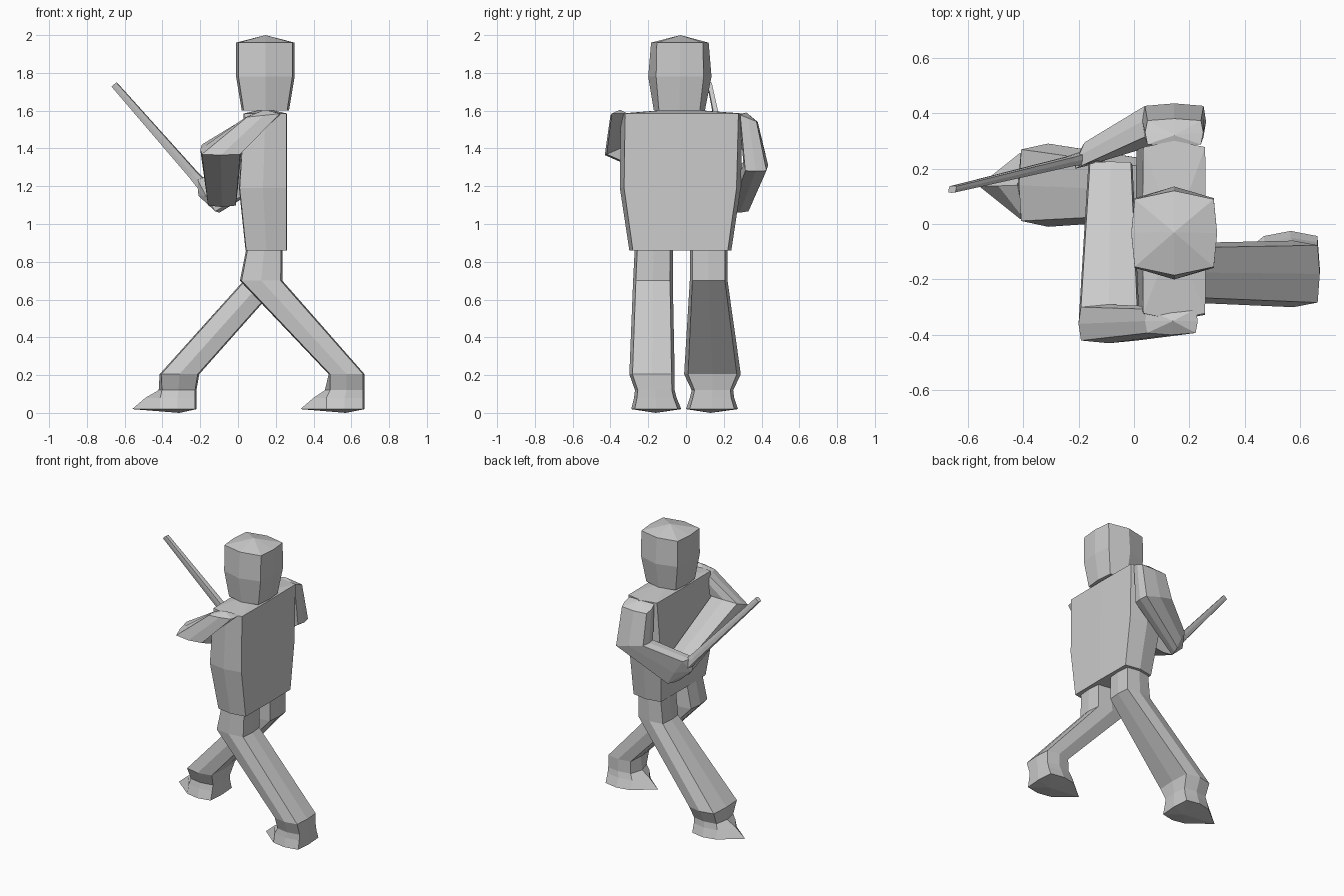
import bpy, bmesh
from mathutils import Vector as Vec

# eight-sided ring: box corners (slightly pulled in) plus edge midpoints
ORDER = [(1, 0), (1, 1), (0, 1), (-1, 1), (-1, 0), (-1, -1), (0, -1), (1, -1)]


def ring(c, u, v, cu=0.92, cv=0.86):
    c, u, v = Vec(c), Vec(u), Vec(v)
    return [c + u * a * (cu if b else 1) + v * b * (cv if a else 1) for a, b in ORDER]


def level(z, x0, x1, y0, y1, toe=None, cu=0.92, cv=0.86):
    """Horizontal ring from its extents; toe moves the forward midpoint."""
    r = ring(((x0 + x1) / 2, (y0 + y1) / 2, z), ((x1 - x0) / 2, 0, 0),
             (0, (y1 - y0) / 2, 0), cu, cv)
    if toe is not None:
        r[4].x = toe
    return r


def loft(name, rings, start=None, end=None):
    """Skin the rings and close both ends with a fan to a centre point."""
    bm = bmesh.new()
    vs = [[bm.verts.new(p) for p in r] for r in rings]
    n = len(vs[0])
    for a, b in zip(vs, vs[1:]):
        for i in range(n):
            j = (i + 1) % n
            bm.faces.new((a[i], a[j], b[j], b[i]))
    for r, tip in ((vs[0], start), (vs[-1], end)):
        mid = sum((v.co for v in r), Vec()) / n
        if tip:
            mid = Vec(tip)
        m = bm.verts.new(mid)
        for i in range(n):
            bm.faces.new((r[i], r[(i + 1) % n], m))
    bmesh.ops.recalc_face_normals(bm, faces=bm.faces)
    me = bpy.data.meshes.new(name)
    bm.to_mesh(me)
    bm.free()
    ob = bpy.data.objects.new(name, me)
    bpy.context.collection.objects.link(ob)
    return ob


# head
loft("head", [
    level(1.60, 0.02, 0.27, -0.17, 0.10, cv=0.8),
    level(1.78, -0.01, 0.30, -0.20, 0.135, cv=0.75),
    level(1.96, -0.01, 0.30, -0.185, 0.12, cv=0.8),
], end=(0.145, -0.03, 2.0))

# torso
T = dict(cu=0.97, cv=0.93)
loft("torso", [
    level(0.86, 0.04, 0.26, -0.30, 0.24, **T),
    level(1.19, 0.005, 0.26, -0.35, 0.29, **T),
    level(1.585, 0.03, 0.26, -0.345, 0.30, **T),
], end=(0.145, -0.03, 1.61))

# rear leg with foot
loft("rear_leg", [
    level(0.90, 0.05, 0.235, -0.27, -0.07),
    level(0.70, 0.01, 0.235, -0.28, -0.07),
    level(0.205, 0.48, 0.67, -0.30, -0.06),
    level(0.12, 0.48, 0.67, -0.27, -0.06, toe=0.46),
    level(0.08, 0.46, 0.67, -0.275, -0.05, toe=0.40),
    level(0.02, 0.46, 0.67, -0.29, -0.025, toe=0.33),
], end=(0.57, -0.16, 0.0))

# front leg with foot
loft("front_leg", [
    level(0.90, 0.05, 0.235, 0.02, 0.22),
    level(0.70, 0.03, 0.235, 0.02, 0.22),
    level(0.205, -0.415, -0.205, -0.01, 0.29),
    level(0.12, -0.41, -0.22, 0.03, 0.25, toe=-0.42),
    level(0.08, -0.42, -0.22, 0.02, 0.255, toe=-0.49),
    level(0.02, -0.42, -0.22, 0.0, 0.275, toe=-0.56),
], end=(-0.31, 0.13, 0.0))

# arm held across the chest
loft("cross_arm", [
    ring((0.135, -0.35, 1.575), (0.095, 0, 0.01), (0, 0.05, 0)),
    ring((-0.09, -0.36, 1.395), (0.11, 0, 0), (0, 0.07, 0.03)),
    ring((-0.085, 0.21, 1.145), (0.08, 0, 0), (0, 0.015, 0.055)),
], start=(0.14, -0.35, 1.605))

# arm bent down at the side
loft("side_arm", [
    ring((0.145, 0.33, 1.56), (0.105, 0, 0), (0, 0.05, -0.02)),
    ring((0.145, 0.37, 1.31), (0.115, 0, -0.03), (0, 0.065, 0)),
    ring((-0.15, 0.265, 1.15), (0.05, 0.02, -0.09), (0.02, 0.055, 0)),
], start=(0.145, 0.32, 1.59), end=(-0.21, 0.235, 1.15))

# blade held in both hands
side, thick = Vec((0.75, 0, 0.66)), Vec((0.2, 0.98, 0))
base, tip = Vec((-0.13, 0.25, 1.14)), Vec((-0.655, 0.125, 1.738))
loft("blade", [
    ring(base, side * 0.035, thick * 0.03),
    ring(base.lerp(tip, 0.2), side * 0.026, thick * 0.02),
    ring(tip, side * 0.018, thick * 0.013),
])
